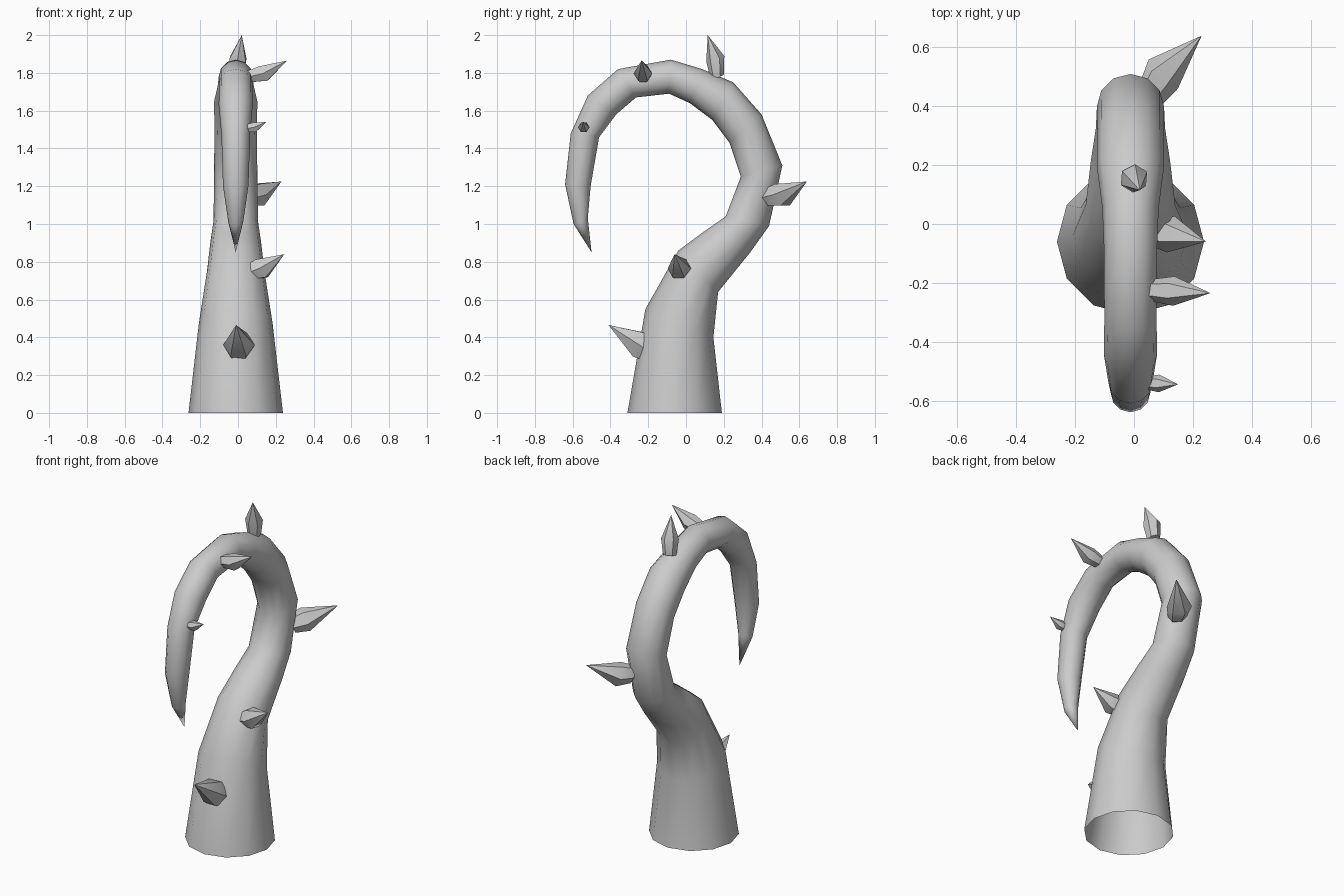
import bpy, bmesh
from math import sin, cos, pi, radians
from mathutils import Vector

if "Cube" in bpy.data.objects:
    bpy.data.objects.remove(bpy.data.objects["Cube"])

CX = -0.012


def finish(bm, name, angle):
    bmesh.ops.recalc_face_normals(bm, faces=bm.faces)
    me = bpy.data.meshes.new(name)
    bm.to_mesh(me)
    bm.free()
    ob = bpy.data.objects.new(name, me)
    bpy.context.collection.objects.link(ob)
    bpy.ops.object.select_all(action='DESELECT')
    ob.select_set(True)
    bpy.context.view_layer.objects.active = ob
    bpy.ops.object.shade_smooth_by_angle(angle=radians(angle))
    return ob


def loft(bm, rings, tip):
    """Skin a list of point rings and close them onto a tip."""
    loops = [[bm.verts.new(p) for p in ring] for ring in rings]
    n = len(loops[0])
    for a, b in zip(loops, loops[1:]):
        for i in range(n):
            j = (i + 1) % n
            bm.faces.new((a[i], a[j], b[j], b[i]))
    t = bm.verts.new(tip)
    for i in range(n):
        bm.faces.new((loops[-1][i], loops[-1][(i + 1) % n], t))
    return loops


# Tentacle: inner and outer (y, z) edge of each 12-sided cross-section
sections = [
    ((-0.31, 0.0), (0.19, 0.0)),
    ((-0.215, 0.55), (0.145, 0.40)),
    ((-0.04, 0.86), (0.17, 0.64)),
    ((0.095, 0.96), (0.34, 0.85)),
    ((0.21, 1.04), (0.44, 0.99)),
    ((0.29, 1.25), (0.51, 1.31)),
    ((0.23, 1.43), (0.40, 1.58)),
    ((0.14, 1.55), (0.25, 1.75)),
    ((0.02, 1.64), (0.085, 1.82)),
    ((-0.09, 1.69), (-0.08, 1.87)),
    ((-0.265, 1.67), (-0.36, 1.82)),
    ((-0.37, 1.58), (-0.52, 1.68)),
    ((-0.46, 1.46), (-0.61, 1.48)),
    ((-0.505, 1.20), (-0.64, 1.21)),
    ((-0.52, 1.03), (-0.595, 1.0)),
]
rings = []
for a, b in sections:
    a, b = Vector((CX, *a)), Vector((CX, *b))
    mid, half = (a + b) / 2, (b - a) / 2
    side = Vector((half.length, 0, 0))
    rings.append([mid + side * cos(k * pi / 6) + half * sin(k * pi / 6)
                  for k in range(12)])
bm = bmesh.new()
loft(bm, rings, (CX, -0.50, 0.85))
finish(bm, "tentacle", 60)

# Thorns: buried base centre, widest centre, tip, widest radius
thorns = [
    ((0.005, -0.18, 0.32), (0.005, -0.24, 0.36), (-0.01, -0.41, 0.465), 0.083),
    ((0.07, -0.03, 0.745), (0.125, -0.035, 0.765), (0.245, -0.06, 0.84), 0.063),
    ((0.055, 0.44, 1.14), (0.10, 0.51, 1.155), (0.23, 0.64, 1.225), 0.07),
    ((-0.005, 0.165, 1.78), (0.0, 0.155, 1.875), (0.02, 0.115, 2.0), 0.05),
    ((0.06, -0.225, 1.78), (0.135, -0.228, 1.797), (0.26, -0.235, 1.865), 0.05),
    ((0.045, -0.54, 1.505), (0.085, -0.542, 1.512), (0.15, -0.545, 1.54), 0.03),
]
for num, (base, wide, tip, r) in enumerate(thorns, 1):
    base, wide, tip = Vector(base), Vector(wide), Vector(tip)
    rot = (tip - wide).to_track_quat('Z', 'Y')
    rings = [[c + rot @ Vector((s * cos(k * pi / 3), s * sin(k * pi / 3), 0))
              for k in range(6)] for c, s in ((base, r * 0.75), (wide, r))]
    bm = bmesh.new()
    loops = loft(bm, rings, tip)
    bm.faces.new(loops[0])
    finish(bm, f"thorn_{num}", 50)
